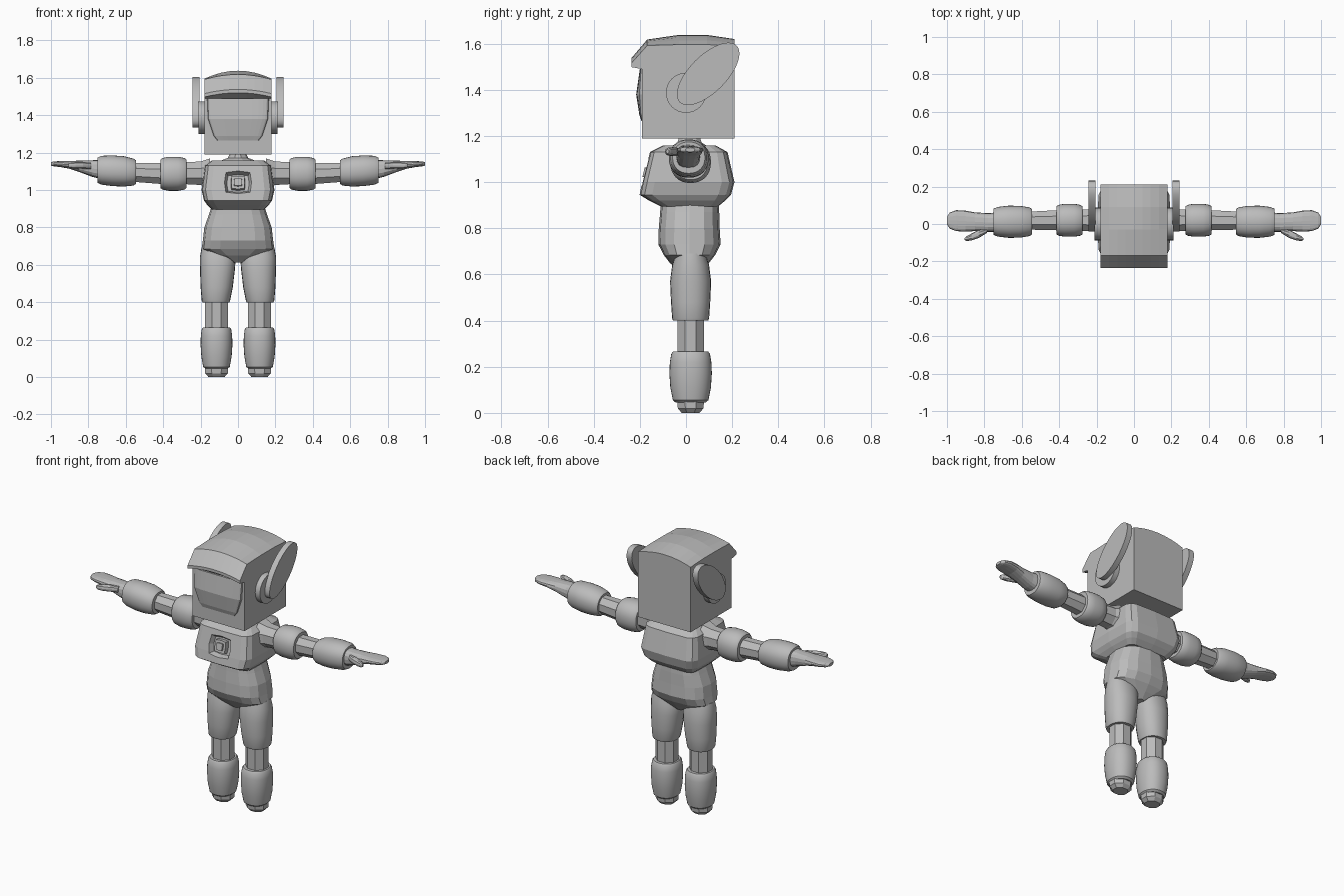
import bpy, bmesh, math
from mathutils import Vector, Matrix

grey = bpy.data.materials.new("plain grey")
grey.diffuse_color = (0.5, 0.5, 0.5, 1)


def finish(name, bm, smooth=0):
    bmesh.ops.recalc_face_normals(bm, faces=bm.faces)
    me = bpy.data.meshes.new(name)
    bm.to_mesh(me)
    bm.free()
    me.materials.append(grey)
    ob = bpy.data.objects.new(name, me)
    bpy.context.collection.objects.link(ob)
    if smooth:
        bpy.ops.object.select_all(action='DESELECT')
        ob.select_set(True)
        bpy.context.view_layer.objects.active = ob
        bpy.ops.object.shade_smooth_by_angle(angle=math.radians(smooth))
    return ob


def skin(bm, rings):
    """Join rings of points with quads and cap both ends."""
    vr = [[bm.verts.new(p) for p in r] for r in rings]
    n = len(vr[0])
    for a, b in zip(vr, vr[1:]):
        for i in range(n):
            bm.faces.new((a[i], a[(i + 1) % n], b[(i + 1) % n], b[i]))
    bm.faces.new(vr[0])
    bm.faces.new(vr[-1])


def loft(name, sections, axis='Z', n=16, p=2, side=1, smooth=0, phase=0):
    """Sections are (position, centre a, centre b, radius a, radius b); superellipse power p."""
    def sp(v):
        return math.copysign(abs(v) ** (2 / p), v) if abs(v) > 1e-6 else 0
    rings = []
    for t, ca, cb, ra, rb in sections:
        ring = []
        for i in range(n):
            w = 2 * math.pi * (i + phase) / n
            a, b = ca + ra * sp(math.cos(w)), cb + rb * sp(math.sin(w))
            co = {'Z': (a, b, t), 'X': (t, a, b), 'Y': (a, t, b)}[axis]
            ring.append(Vector((co[0] * side, co[1], co[2])))
        rings.append(ring)
    bm = bmesh.new()
    skin(bm, rings)
    return finish(name, bm, smooth)


# Head: boxy profile with an arched top and brim, swept across x
profile = [(.21, 1.19, 0), (-.19, 1.19, 0), (-.19, 1.49, 0), (-.236, 1.52, .022),
           (-.236, 1.538, .022), (-.168, 1.618, .026), (-.03, 1.638, .042),
           (.09, 1.638, .042), (.21, 1.62, .03)]
bm = bmesh.new()
skin(bm, [[(.178 * k / 4, y, z - drop * (k / 4) ** 2) for y, z, drop in profile]
          for k in range(-4, 5)])
finish("head", bm)

# Face plate bulging from the front of the head
loft("face_plate", [(1.265, 0, -.19, .11, .003), (1.29, 0, -.19, .13, .012),
                    (1.38, 0, -.19, .16, .026), (1.49, 0, -.19, .165, .010)], n=24, p=3.5)

# Chest with a recessed emblem
chest = loft("chest", [(.895, 0, .015, .14, .125), (.92, 0, .005, .165, .165),
                       (.945, 0, -.003, .182, .198), (1.0, 0, .01, .195, .2),
                       (1.13, 0, .012, .178, .168), (1.158, 0, .015, .14, .115)], p=6)
tilt = Matrix.Translation((0, -.178, 1.042)) @ Matrix.Rotation(math.radians(-13), 4, 'X')
cutter = loft("emblem_cutter", [(-.05, 0, 0, .095, .085), (.03, 0, 0, .06, .048)], 'Y', 8, 6)
cutter.matrix_world = tilt
cutter.hide_render = True
cutter.hide_viewport = True
cut = chest.modifiers.new("recess", 'BOOLEAN')
cut.object = cutter
cut.operation = 'DIFFERENCE'
cut.solver = 'EXACT'
for nm, r, y in (("emblem_button", .036, .004), ("emblem_core", .021, -.006)):
    loft(nm, [(y, 0, 0, r, r), (.045, 0, 0, r + .004, r + .004)], 'Y', 8, 8).matrix_world = tilt

# Neck
loft("neck", [(1.15, 0, .015, .11, .09), (1.172, 0, .015, .055, .055),
              (1.2, 0, .015, .04, .045)], n=10)

# Belly and hips tapering to the crotch
loft("hips", [(.612, 0, .02, .025, .05), (.65, 0, .015, .12, .085), (.685, 0, .015, .195, .112),
              (.73, 0, .015, .188, .135), (.80, 0, .014, .18, .132), (.87, 0, .016, .155, .128),
              (.915, 0, .016, .14, .125)], p=2.7)

for side, tag in ((1, "left"), (-1, "right")):
    # Ear hub and slanted oval ear
    loft(tag + "_ear_hub", [(.17, 0, 1.387, .087, .087), (.21, 0, 1.387, .087, .087)],
         'X', 32, side=side, smooth=30)
    bm = bmesh.new()
    skin(bm, [[(side * x, .096 + .7071 * (u - v), 1.469 + .7071 * (u + v))
               for u, v in ((.174 * math.cos(w * math.pi / 20), .08 * math.sin(w * math.pi / 20))
                            for w in range(40))] for x in (.207, .242)])
    finish(tag + "_ear", bm, 30)

    # Legs
    c, y = .115, .02
    loft(tag + "_thigh", [(.40, .118, y, .072, .076), (.41, .118, y, .076, .08),
                          (.48, .114, y, .086, .085), (.57, .11, y, .093, .089),
                          (.64, .108, y, .096, .08), (.69, .11, y, .085, .065)],
         n=24, p=2.2, side=side, smooth=35)
    loft(tag + "_knee", [(.25, c, y, .066, .062), (.41, c, y, .066, .062)],
         n=8, side=side, phase=.5)
    loft(tag + "_boot", [(.045, c, y, .06, .065), (.055, c, y, .071, .077), (.11, c, y, .081, .088),
                         (.17, c, y, .085, .092), (.22, c, y, .084, .09), (.255, c, y, .079, .084),
                         (.265, c, y, .072, .077)], n=32, p=2.2, side=side, smooth=35)
    loft(tag + "_foot", [(0, c, y, .046, .042), (.02, c, y, .066, .06), (.06, c, y, .068, .064)],
         n=8, side=side, phase=.5)

    # Arms: inner limb with two round cuffs
    loft(tag + "_arm", [(.15, .02, 1.09, .09, .085), (.2, .02, 1.09, .066, .068),
                        (.3, .02, 1.09, .06, .062), (.41, .02, 1.088, .058, .06),
                        (.56, .018, 1.095, .052, .055)], 'X', 8, side=side, phase=.5)
    loft(tag + "_upper_cuff", [(.275, .02, 1.087, .074, .076), (.285, .02, 1.087, .082, .084),
                               (.32, .02, 1.087, .088, .091), (.37, .02, 1.087, .088, .091),
                               (.405, .02, 1.087, .082, .084), (.415, .02, 1.087, .074, .076)],
         'X', 32, 2.2, side, 35)
    loft(tag + "_forearm_cuff", [(.545, .012, 1.096, .068, .063), (.56, .012, 1.096, .077, .072),
                                 (.61, .012, 1.1, .085, .081), (.67, .012, 1.103, .086, .082),
                                 (.73, .012, 1.106, .079, .077), (.75, .012, 1.106, .07, .068)],
         'X', 32, 2.2, side, 35)

    # Flat mitten hand and thumb
    loft(tag + "_hand", [(.73, .01, 1.11, .052, .052), (.78, .008, 1.115, .05, .044),
                         (.85, .012, 1.127, .05, .03), (.90, .015, 1.135, .056, .021),
                         (.95, .018, 1.139, .056, .016), (.985, .018, 1.14, .043, .013),
                         (1.0, .018, 1.14, .02, .009)], 'X', 16, 2.6, side)
    loft(tag + "_thumb", [(.785, -.035, 1.13, .012, .018), (.83, -.053, 1.132, .022, .019),
                          (.87, -.07, 1.132, .018, .018), (.895, -.078, 1.132, .013, .015),
                          (.905, -.08, 1.132, .006, .009)], 'X', 10, 2.4, side)
